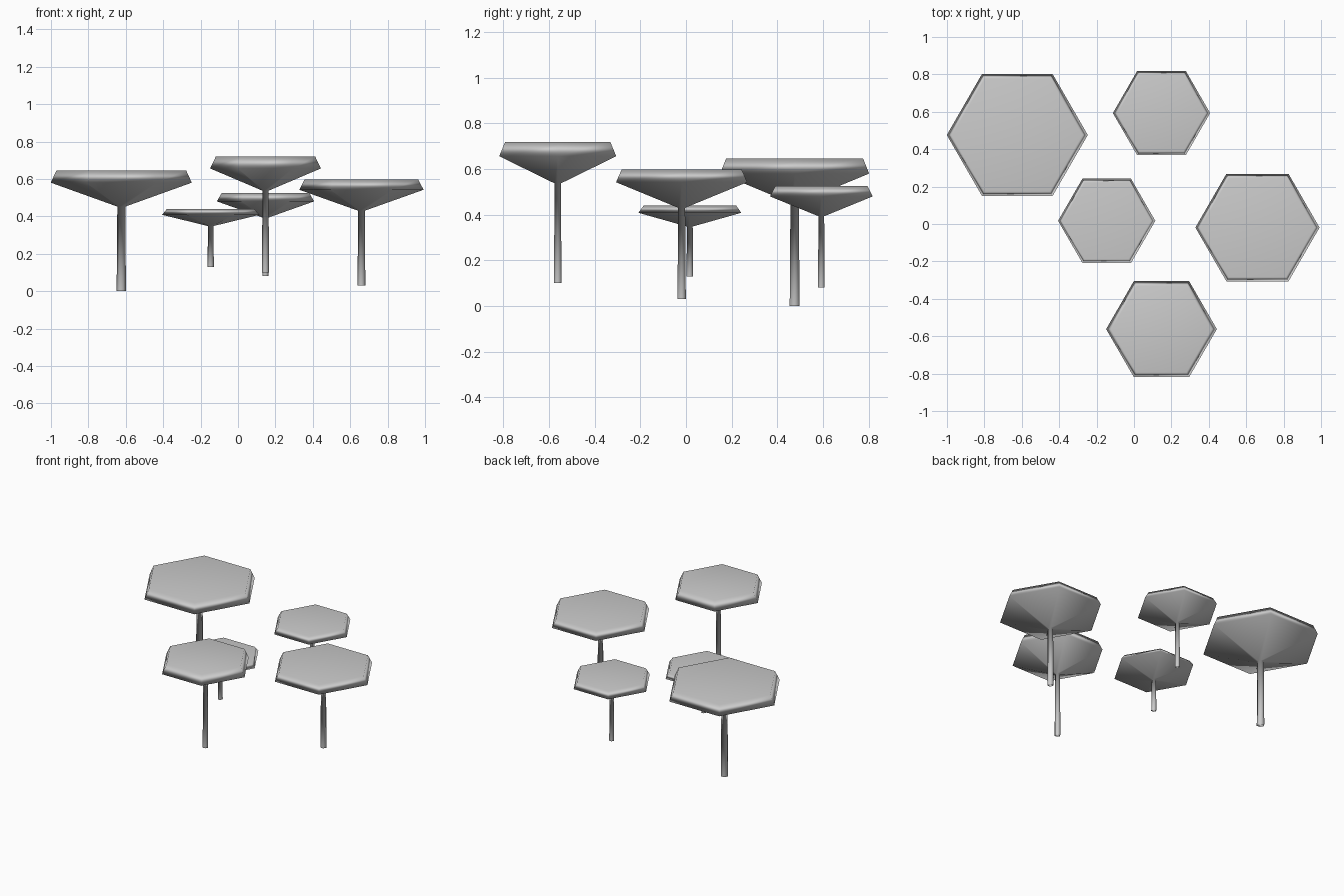
import bpy, bmesh
from math import cos, sin, pi

if "Cube" in bpy.data.objects:
    bpy.data.objects.remove(bpy.data.objects["Cube"])

SIDES = 6


def canopy_tree(name, x, y, rim_r, inset, stem_r, z_base, z_neck, z_rim, z_top):
    """Hexagonal lathe: stem, flaring underside, sloped rim and flat top."""
    profile = [(stem_r, z_base), (stem_r * 0.85, z_neck),
               (rim_r, z_rim), (rim_r - inset, z_top)]
    bm = bmesh.new()
    rings = [[bm.verts.new((r * cos(2 * pi * i / SIDES), r * sin(2 * pi * i / SIDES), z - z_base))
              for i in range(SIDES)] for r, z in profile]
    for low, high in zip(rings, rings[1:]):
        for i in range(SIDES):
            j = (i + 1) % SIDES
            bm.faces.new((low[i], low[j], high[j], high[i]))
    # flat end caps
    bm.faces.new(rings[0][::-1])
    bm.faces.new(rings[-1])
    for f in bm.faces:
        f.smooth = True
    mesh = bpy.data.meshes.new(name)
    bm.to_mesh(mesh)
    bm.free()
    obj = bpy.data.objects.new(name, mesh)
    obj.location = (x, y, z_base)
    bpy.context.collection.objects.link(obj)
    # large faces dominate the soft shading, so the tops read flat
    obj.modifiers.new("soft_shading", 'WEIGHTED_NORMAL')
    return obj


# name, centre x/y, rim radius, top inset, stem radius, base/neck/rim/top heights
trees = [
    ("tall_left_tree", -0.624, 0.476, 0.377, 0.030, 0.025, 0.00, 0.452, 0.580, 0.645),
    ("right_tree", 0.660, -0.019, 0.332, 0.028, 0.021, 0.03, 0.430, 0.542, 0.597),
    ("front_tree", 0.147, -0.562, 0.296, 0.030, 0.019, 0.10, 0.537, 0.656, 0.719),
    ("back_tree", 0.147, 0.593, 0.260, 0.026, 0.017, 0.08, 0.393, 0.480, 0.525),
    ("small_middle_tree", -0.146, 0.017, 0.260, 0.026, 0.017, 0.13, 0.348, 0.408, 0.440),
]
for t in trees:
    canopy_tree(*t)
